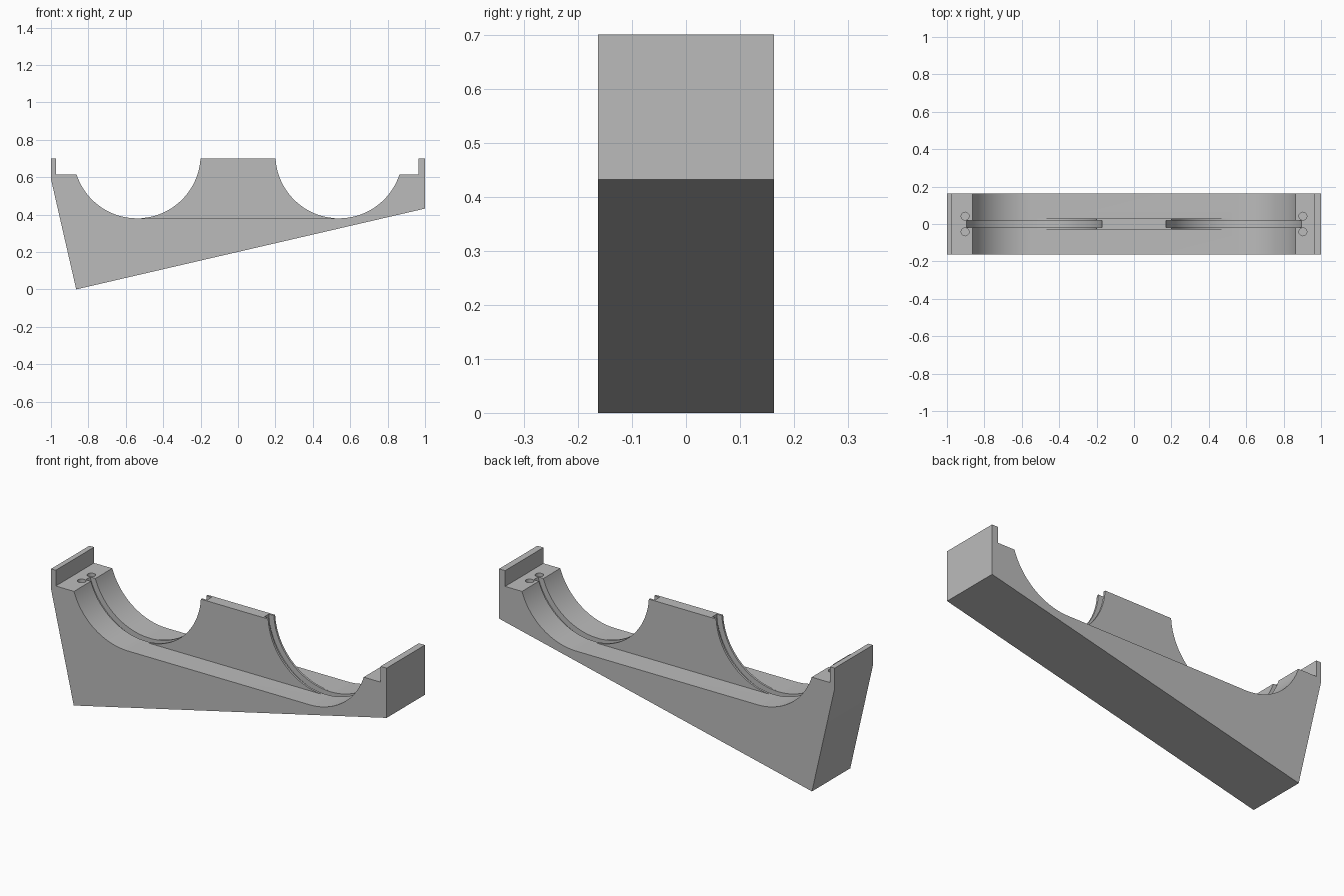
import bpy, bmesh, math

if "Cube" in bpy.data.objects:
    bpy.data.objects.remove(bpy.data.objects["Cube"])

CX, CZ, R = 0.54, 0.72, 0.34      # cradle circle centre and radius
HALF_W = 0.163                    # half depth of the body
LEDGE, TOP = 0.615, 0.70

grey = bpy.data.materials.new("plain_grey")
grey.diffuse_color = (0.5, 0.5, 0.5, 1)
grey.use_nodes = True
grey.node_tree.nodes["Principled BSDF"].inputs["Base Color"].default_value = grey.diffuse_color


def arc(cx, a0, a1, n=40):
    """Points on a cradle circle, angles in degrees."""
    return [(cx + R * math.cos(math.radians(a0 + (a1 - a0) * i / n)),
             CZ + R * math.sin(math.radians(a0 + (a1 - a0) * i / n))) for i in range(n + 1)]


def extrude_profile(name, pts, half):
    """Solid from an x-z profile, centred on y = 0."""
    bm = bmesh.new()
    face = bm.faces.new([bm.verts.new((x, -half, z)) for x, z in pts])
    res = bmesh.ops.extrude_face_region(bm, geom=[face])
    moved = [v for v in res["geom"] if isinstance(v, bmesh.types.BMVert)]
    bmesh.ops.translate(bm, verts=moved, vec=(0, 2 * half, 0))
    bmesh.ops.recalc_face_normals(bm, faces=bm.faces)
    mesh = bpy.data.meshes.new(name)
    bm.to_mesh(mesh)
    bm.free()
    mesh.materials.append(grey)
    ob = bpy.data.objects.new(name, mesh)
    bpy.context.collection.objects.link(ob)
    return ob


def cylinder(name, loc, r, depth, rot=(0, 0, 0), sides=32):
    bpy.ops.mesh.primitive_cylinder_add(vertices=sides, radius=r, depth=depth,
                                        location=loc, rotation=rot)
    ob = bpy.context.object
    ob.name = name
    ob.data.materials.append(grey)
    return ob


def combine(target, tool, op):
    """Boolean the tool into the target and discard the tool."""
    mod = target.modifiers.new(op.lower(), "BOOLEAN")
    mod.operation, mod.solver, mod.object = op, "EXACT", tool
    bpy.context.view_layer.objects.active = target
    bpy.ops.object.modifier_apply(modifier=mod.name)
    bpy.data.objects.remove(tool)


# Body: wedge base, end lips, ledges and two cradle arcs joined by a flat floor
a = math.degrees(math.asin((CZ - LEDGE) / R))
profile = [(-0.865, 0), (-1, 0.59), (-1, TOP), (-0.972, TOP), (-0.972, LEDGE)]
profile += arc(-CX, 180 + a, 270) + arc(CX, 270, 360 - a)
profile += [(0.964, LEDGE), (0.964, TOP), (1, TOP), (1, 0.432)]
body = extrude_profile("cradle_body", profile, HALF_W)

# Central web between the cradles, rooted slightly into the floor
t = math.degrees(math.asin((CZ - TOP) / R))
left, right = arc(-CX, 274, 360 - t), arc(CX, 180 + t, 266)
web = extrude_profile("central_web",
                      [(left[0][0], 0.36)] + left + right + [(right[-1][0], 0.36)], 0.03)
combine(body, web, "UNION")

# Narrow ring groove along each cradle and a pair of pin holes in each ledge
for s in (-1, 1):
    combine(body, cylinder("groove_cutter", (s * CX, 0, CZ), 0.37, 0.038,
                           (math.pi / 2, 0, 0), 128), "DIFFERENCE")
    for y in (-0.042, 0.042):
        combine(body, cylinder("hole_cutter", (s * 0.903, y, LEDGE), 0.021, 0.2), "DIFFERENCE")

# Smooth arcs, crisp edges
bpy.ops.object.select_all(action="DESELECT")
body.select_set(True)
bpy.context.view_layer.objects.active = body
bpy.ops.object.shade_smooth_by_angle(angle=math.radians(25))
